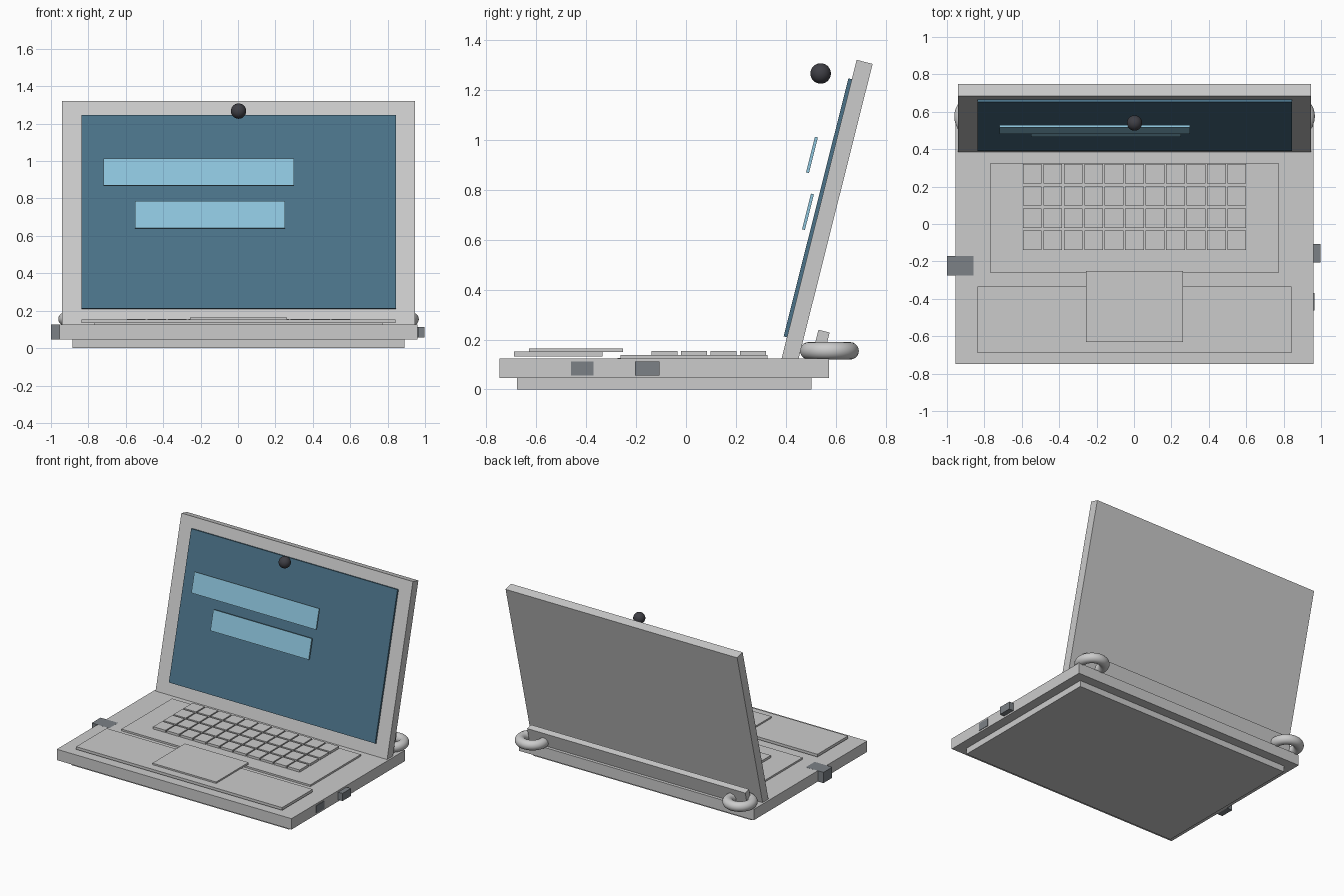
import bpy, bmesh, math
from mathutils import Matrix, Vector

if "Cube" in bpy.data.objects:
    bpy.data.objects.remove(bpy.data.objects["Cube"])

CX = 0.003                      # the body sits a hair right of centre
TILT = math.radians(14.1)       # lid leaning back
LID = Matrix.Translation((CX, 0.383, 0.122)) @ Matrix.Rotation(-TILT, 4, 'X')
BODY = Matrix.Translation((CX, 0, 0))


def material(name, rgb):
    m = bpy.data.materials.new(name)
    m.diffuse_color = (*rgb, 1)
    m.use_nodes = True
    m.node_tree.nodes["Principled BSDF"].inputs["Base Color"].default_value = m.diffuse_color
    return m


def box(name, x, y, z, frame=BODY, mat=None):
    """Box from (min, max) ranges, placed in the given frame."""
    bm = bmesh.new()
    bmesh.ops.create_cube(bm, size=1)
    size = Vector((x[1] - x[0], y[1] - y[0], z[1] - z[0]))
    mid = Vector((sum(x), sum(y), sum(z))) / 2
    bmesh.ops.scale(bm, vec=size, verts=bm.verts)
    bmesh.ops.translate(bm, vec=mid, verts=bm.verts)
    me = bpy.data.meshes.new(name)
    bm.to_mesh(me)
    bm.free()
    ob = bpy.data.objects.new(name, me)
    bpy.context.collection.objects.link(ob)
    ob.matrix_world = frame
    if mat:
        me.materials.append(mat)
    return ob


blue = material("screen_blue", (0.07, 0.17, 0.25))
pale = material("window_blue", (0.27, 0.56, 0.72))
dark = material("lens_dark", (0.05, 0.05, 0.06))
port = material("port_grey", (0.2, 0.22, 0.24))

# base
box("base_bottom", (-0.887, 0.887), (-0.678, 0.503), (0, 0.047))
box("base_body", (-0.957, 0.957), (-0.748, 0.573), (0.045, 0.125))

# keyboard
box("keyboard_deck", (-0.77, 0.77), (-0.262, 0.327), (0.124, 0.138))
for row in range(4):
    for col in range(11):
        x = (col - 5) * 0.1094
        y = -0.087 + row * 0.1183
        box(f"key_{row}_{col}", (x - 0.05, x + 0.05), (y - 0.052, y + 0.052), (0.137, 0.155))

# palm rest and touchpad
box("palm_rest", (-0.84, 0.84), (-0.69, -0.335), (0.133, 0.153))
box("touchpad", (-0.26, 0.26), (-0.63, -0.252), (0.15, 0.164))

# side ports
box("left_port", (-1.003, -0.86), (-0.275, -0.172), (0.046, 0.1255), mat=port)
box("right_port", (0.85, 0.993), (-0.205, -0.107), (0.057, 0.113), mat=port)
box("right_slot", (0.85, 0.961), (-0.462, -0.37), (0.057, 0.113), mat=port)

# lid: local z runs up the panel, local -y faces the user
box("lid", (-0.944, 0.944), (0, 0.066), (0, 1.237), LID)
box("screen", (-0.841, 0.841), (-0.014, 0.001), (0.09, 1.157), LID, blue)
box("upper_window", (-0.721, 0.296), (-0.087, -0.075), (0.75, 0.897), LID, pale)
box("lower_window", (-0.555, 0.247), (-0.047, -0.035), (0.525, 0.672), LID, pale)
box("hinge_bar", (-0.889, 0.889), (0.115, 0.161), (0.042, 0.15), LID)

# hinge rings
for side, name in ((-1, "left_hinge_ring"), (1, "right_hinge_ring")):
    bpy.ops.mesh.primitive_torus_add(location=(CX + side * 0.846, 0.575, 0.155),
                                     major_radius=0.083, minor_radius=0.035,
                                     major_segments=48, minor_segments=20)
    bpy.context.object.name = name
    bpy.ops.object.shade_smooth()

# camera ball
bpy.ops.mesh.primitive_uv_sphere_add(segments=32, ring_count=16, radius=0.041,
                                     location=(CX, 0.54, 1.267))
bpy.context.object.name = "camera_ball"
bpy.ops.object.shade_smooth()
bpy.context.object.data.materials.append(dark)
